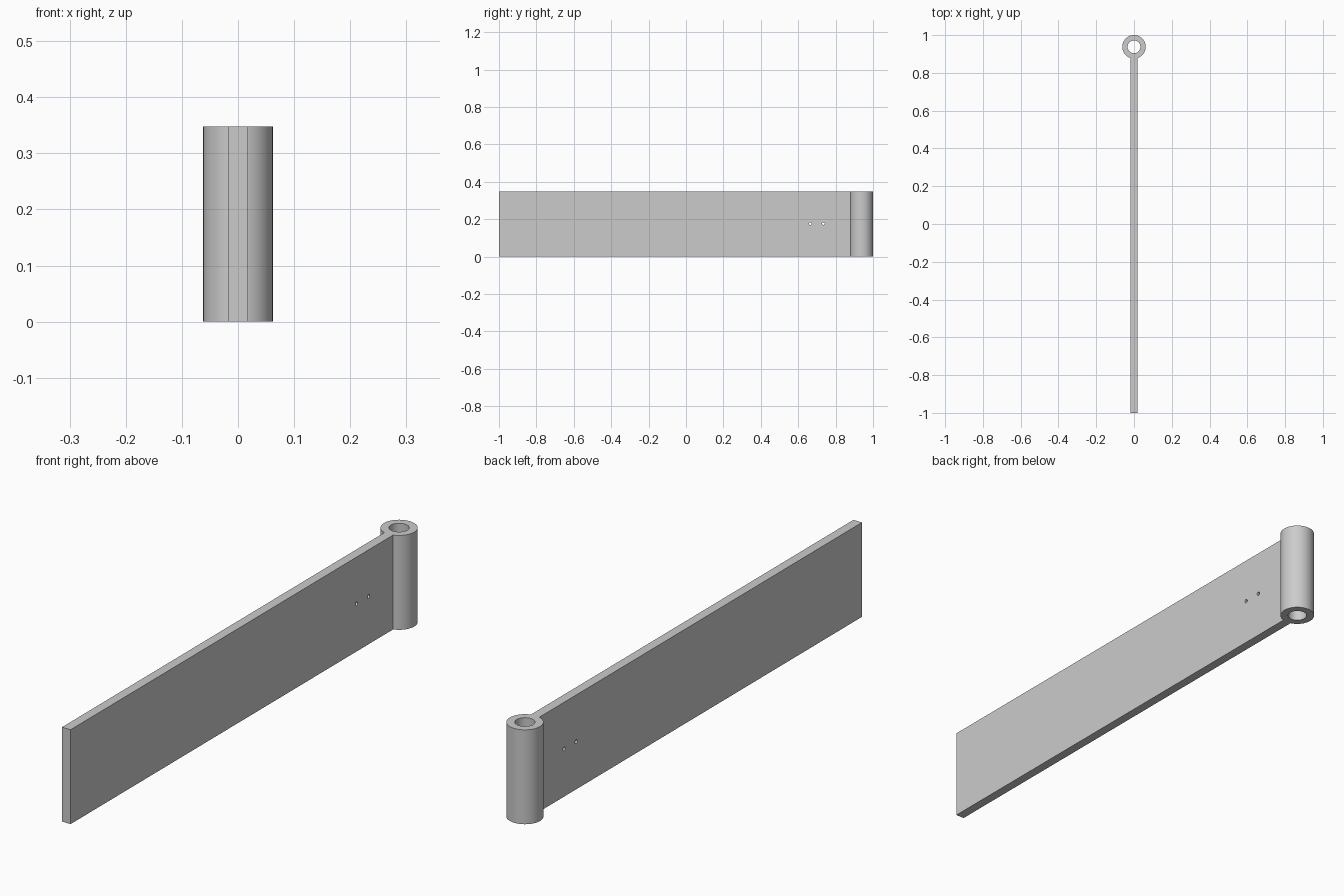
import bpy
import math

cube = bpy.data.objects.get("Cube")
if cube:
    bpy.data.objects.remove(cube, do_unlink=True)

HEIGHT = 0.348
THICK = 0.035
RADIUS = 0.062
BORE = 0.034
TUBE_Y = 1 - RADIUS
MID = HEIGHT / 2

# Plain grey metal
grey = bpy.data.materials.new("grey_metal")
grey.use_nodes = True
colour = (0.6, 0.6, 0.6, 1)
grey.diffuse_color = colour
grey.node_tree.nodes["Principled BSDF"].inputs["Base Color"].default_value = colour


def cylinder(name, radius, depth, location, sides, rotation=(0, 0, 0)):
    bpy.ops.mesh.primitive_cylinder_add(vertices=sides, radius=radius, depth=depth,
                                        location=location, rotation=rotation)
    obj = bpy.context.object
    obj.name = name
    obj.data.materials.append(grey)
    return obj


def combine(target, tool, operation):
    mod = target.modifiers.new(operation.lower(), "BOOLEAN")
    mod.operation = operation
    mod.solver = "EXACT"
    mod.object = tool
    bpy.context.view_layer.objects.active = target
    bpy.ops.object.modifier_apply(modifier=mod.name)
    bpy.data.objects.remove(tool, do_unlink=True)


# Long flat plate, ending inside the barrel wall
length = TUBE_Y + 1
bpy.ops.mesh.primitive_cube_add(size=1, location=(0, -1 + length / 2, MID))
leaf = bpy.context.object
leaf.name = "hinge_leaf"
leaf.scale = (THICK, length, HEIGHT)
bpy.ops.object.transform_apply(location=True, rotation=True, scale=True)
leaf.data.materials.append(grey)

# Barrel joined to the plate, then bored through
combine(leaf, cylinder("barrel", RADIUS, HEIGHT, (0, TUBE_Y, MID), 64), "UNION")
combine(leaf, cylinder("bore", BORE, HEIGHT * 2, (0, TUBE_Y, MID), 64), "DIFFERENCE")

# Two small pin holes through the plate
for y in (0.665, 0.735):
    pin = cylinder("pin_hole", 0.007, 0.2, (0, y, 0.176), 24, (0, math.pi / 2, 0))
    combine(leaf, pin, "DIFFERENCE")

# Smooth the round walls, keep the edges sharp
bpy.ops.object.select_all(action="DESELECT")
leaf.select_set(True)
bpy.context.view_layer.objects.active = leaf
bpy.ops.object.shade_smooth_by_angle(angle=math.radians(30))
